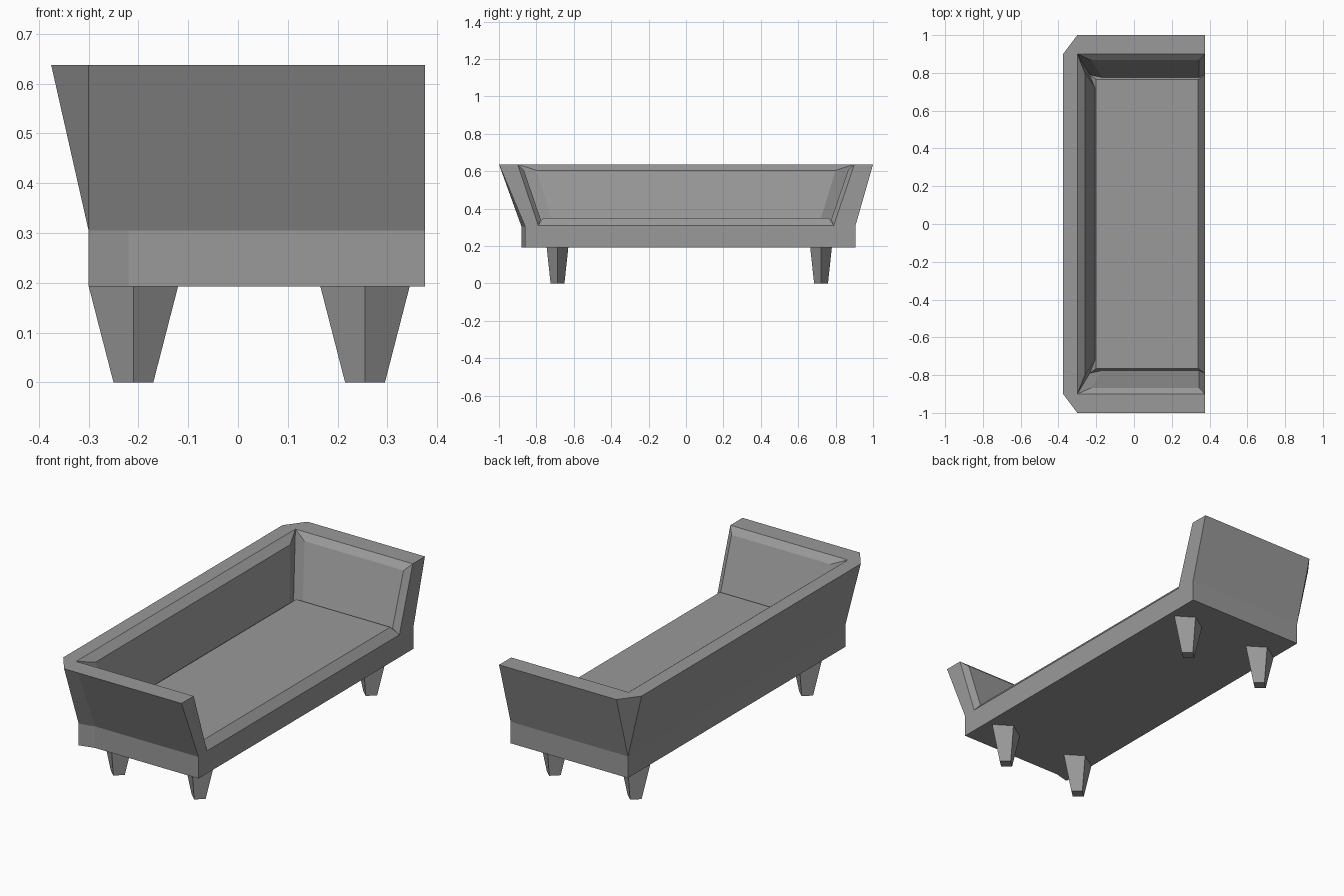
import bpy
import bmesh

cube = bpy.data.objects.get("Cube")
if cube:
    bpy.data.objects.remove(cube, do_unlink=True)

GREY = (0.32, 0.32, 0.32, 1)
mat = bpy.data.materials.new("plain grey")
mat.use_nodes = True
mat.diffuse_color = GREY
mat.node_tree.nodes["Principled BSDF"].inputs["Base Color"].default_value = GREY


def finish(name, bm):
    bmesh.ops.remove_doubles(bm, verts=bm.verts, dist=0.0005)
    bmesh.ops.dissolve_degenerate(bm, edges=bm.edges, dist=0.0005)
    bmesh.ops.recalc_face_normals(bm, faces=bm.faces)
    mesh = bpy.data.meshes.new(name)
    bm.to_mesh(mesh)
    bm.free()
    mesh.materials.append(mat)
    obj = bpy.data.objects.new(name, mesh)
    bpy.context.collection.objects.link(obj)
    return obj


def loft(bm, rows, closed):
    """Join successive rows of points with quads."""
    rows = [[bm.verts.new(p) for p in row] for row in rows]
    n = len(rows[0])
    for a, b in zip(rows, rows[1:]):
        for i in range(n if closed else n - 1):
            j = (i + 1) % n
            bm.faces.new((a[i], a[j], b[j], b[i]))
    return rows


def solid(name, rings):
    """Closed solid from matching rings, capped at both ends."""
    bm = bmesh.new()
    rows = loft(bm, rings, True)
    bm.faces.new(rows[0])
    bm.faces.new(rows[-1])
    return finish(name, bm)


def at(points, z):
    return [(x, y, z) for x, y in points]


# Frame: a U of flared walls with chamfered back corners on a straight apron
FRONT, BACK, BEND = 0.375, -0.30, -0.22
BOTTOM, APRON, SEAT, TOP = 0.193, 0.305, 0.31, 0.637
foot = [(FRONT, -0.86), (BEND, -0.86), (BACK, -0.88), (BACK, -0.88),
        (BACK, 0.905), (BACK, 0.905), (FRONT, 0.905)]
rim = [(FRONT, -1), (BEND, -1), (BACK, -1), (-0.375, -0.9),
       (-0.375, 0.9), (BACK, 1), (FRONT, 1)]
lip = [(FRONT, -0.9), (BEND, -0.9), (BACK, -0.9), (BACK, -0.9),
       (BACK, 0.9), (BACK, 0.9), (FRONT, 0.9)]
well = [(FRONT, -0.79), (BEND, -0.79), (-0.234, -0.79), (-0.234, -0.79),
        (-0.234, 0.79), (-0.234, 0.79), (FRONT, 0.79)]
bm = bmesh.new()
rows = loft(bm, [at(foot, BOTTOM), at(foot, APRON), at(rim, TOP),
                 at(lip, TOP), at(well, SEAT)], False)
for row in (rows[0], rows[-1]):
    bm.faces.new(row)
bm.faces.new([r[0] for r in rows] + [r[-1] for r in reversed(rows)])
finish("sofa_frame", bm)

# Seat cushion with a bevelled border
solid("seat_cushion", [
    at([(-0.234, -0.79), (FRONT, -0.79), (FRONT, 0.79), (-0.234, 0.79)], SEAT),
    at([(-0.2, -0.765), (0.34, -0.765), (0.34, 0.765), (-0.2, 0.765)], 0.35)])

# Back cushion, raised from the sloping back
solid("back_cushion", [
    [(BACK, -0.9, TOP), (BACK, 0.9, TOP), (-0.234, 0.79, SEAT), (-0.234, -0.79, SEAT)],
    [(-0.26, -0.8, 0.605), (-0.26, 0.8, 0.605), (-0.207, 0.72, 0.345), (-0.207, -0.72, 0.345)]])

# Arm cushions, mirrored across the middle
for side, s in (("right", -1), ("left", 1)):
    solid(side + "_arm_cushion", [
        [(BACK, s * 0.9, TOP), (FRONT, s * 0.9, TOP),
         (FRONT, s * 0.79, SEAT), (-0.234, s * 0.79, SEAT)],
        [(-0.225, s * 0.867, 0.607), (0.345, s * 0.867, 0.607),
         (0.345, s * 0.776, 0.34), (-0.17, s * 0.776, 0.34)]])

# Tapered legs, diamond shaped in plan
for row, x in (("back", -0.21), ("front", 0.255)):
    for side, y in (("right", -0.687), ("left", 0.722)):
        rings = []
        for z, a, b in ((0, 0.04, 0.037), (BOTTOM + 0.001, 0.09, 0.058)):
            rings.append(at([(x - a, y), (x, y - b), (x + a, y), (x, y + b)], z))
        solid(f"{row}_{side}_leg", rings)
